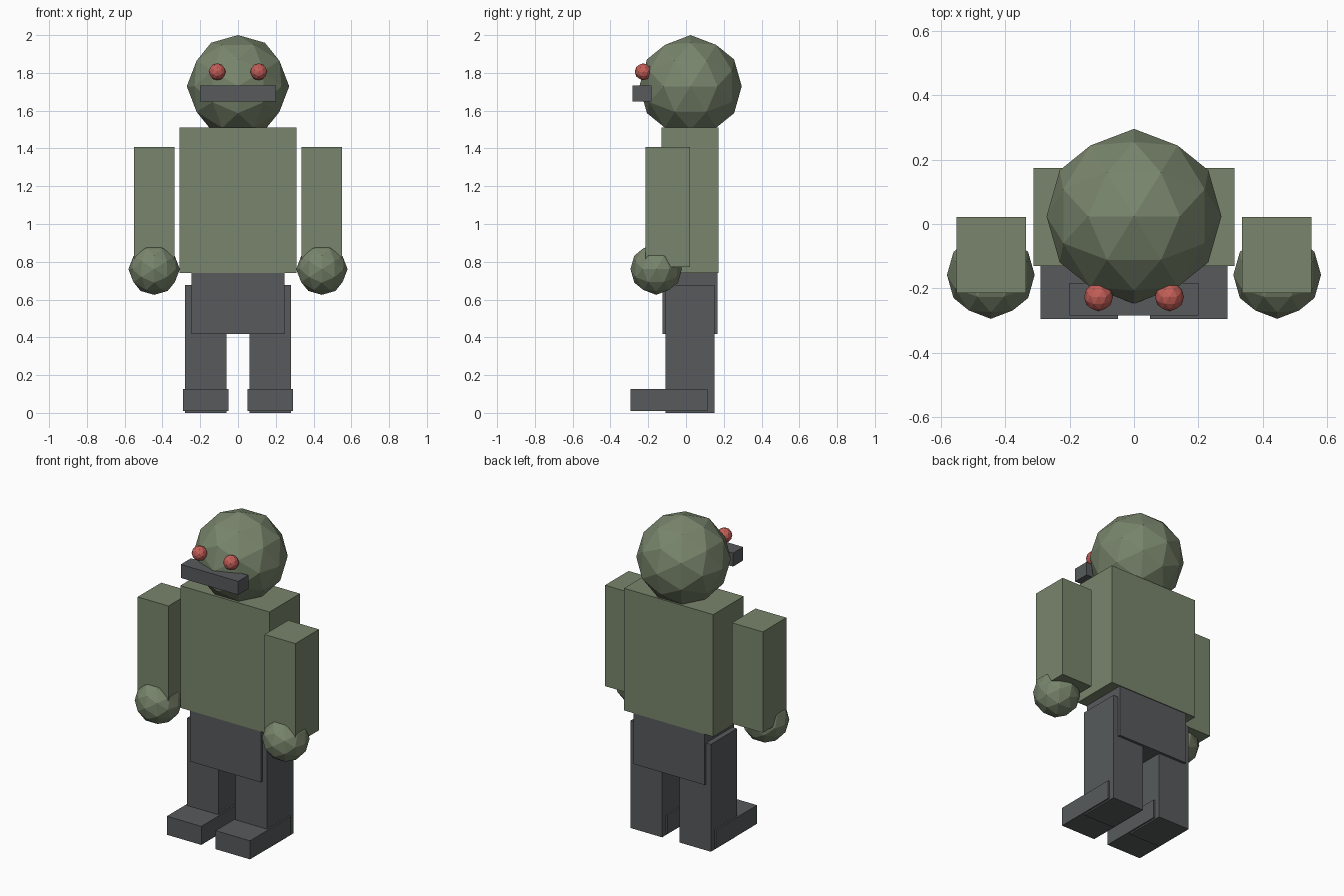
import bpy
import bmesh
import math
from mathutils import Matrix, Vector

cube = bpy.data.objects.get("Cube")
if cube:
    bpy.data.objects.remove(cube, do_unlink=True)


def material(name, rgb):
    mat = bpy.data.materials.new(name)
    mat.use_nodes = True
    mat.diffuse_color = (*rgb, 1)
    mat.node_tree.nodes["Principled BSDF"].inputs["Base Color"].default_value = (*rgb, 1)
    return mat


green = material("moss green", (0.19, 0.235, 0.15))
grey = material("charcoal grey", (0.095, 0.102, 0.107))
red = material("soft red", (0.54, 0.11, 0.095))


def finish(name, bm, center, mat):
    mesh = bpy.data.meshes.new(name)
    bm.to_mesh(mesh)
    bm.free()
    mesh.materials.append(mat)
    obj = bpy.data.objects.new(name, mesh)
    obj.location = center
    bpy.context.collection.objects.link(obj)
    return obj


def box(name, low, high, mat):
    """Box between two opposite corners."""
    low, high = Vector(low), Vector(high)
    bm = bmesh.new()
    bmesh.ops.create_cube(bm, size=1)
    bmesh.ops.scale(bm, vec=high - low, verts=bm.verts)
    return finish(name, bm, (low + high) / 2, mat)


# Tilt that stands the icosphere on an edge, so its mirror planes match the axes
EDGE_UP = Matrix.Rotation(-math.atan(2) / 2, 4, "Y")


def ball(name, center, radius, mat):
    """Faceted low-poly ball."""
    bm = bmesh.new()
    bmesh.ops.create_icosphere(bm, subdivisions=2, radius=radius, matrix=EDGE_UP)
    return finish(name, bm, center, mat)


def side_box(name, side, low, high, mat):
    (x0, y0, z0), (x1, y1, z1) = low, high
    xs = sorted((side * x0, side * x1))
    box(name, (xs[0], y0, z0), (xs[1], y1, z1), mat)


# Head, mouth and body
ball("head", (0, 0.024, 1.729), 0.271, green)
box("mouth", (-0.2, -0.284, 1.648), (0.2, -0.183, 1.733), grey)
box("torso", (-0.311, -0.13, 0.741), (0.311, 0.173, 1.511), green)
box("hips", (-0.247, -0.125, 0.418), (0.247, 0.168, 0.76), grey)

# Paired parts
for label, side in (("left", 1), ("right", -1)):
    ball(label + "_eye", (side * 0.11, -0.226, 1.806), 0.045, red)
    side_box(label + "_arm", side, (0.335, -0.214, 0.772), (0.55, 0.021, 1.408), green)
    ball(label + "_hand", (side * 0.444, -0.158, 0.761), 0.136, green)
    side_box(label + "_leg", side, (0.06, -0.109, 0), (0.28, 0.152, 0.677), grey)
    side_box(label + "_foot", side, (0.05, -0.294, 0.009), (0.29, 0.114, 0.126), grey)
